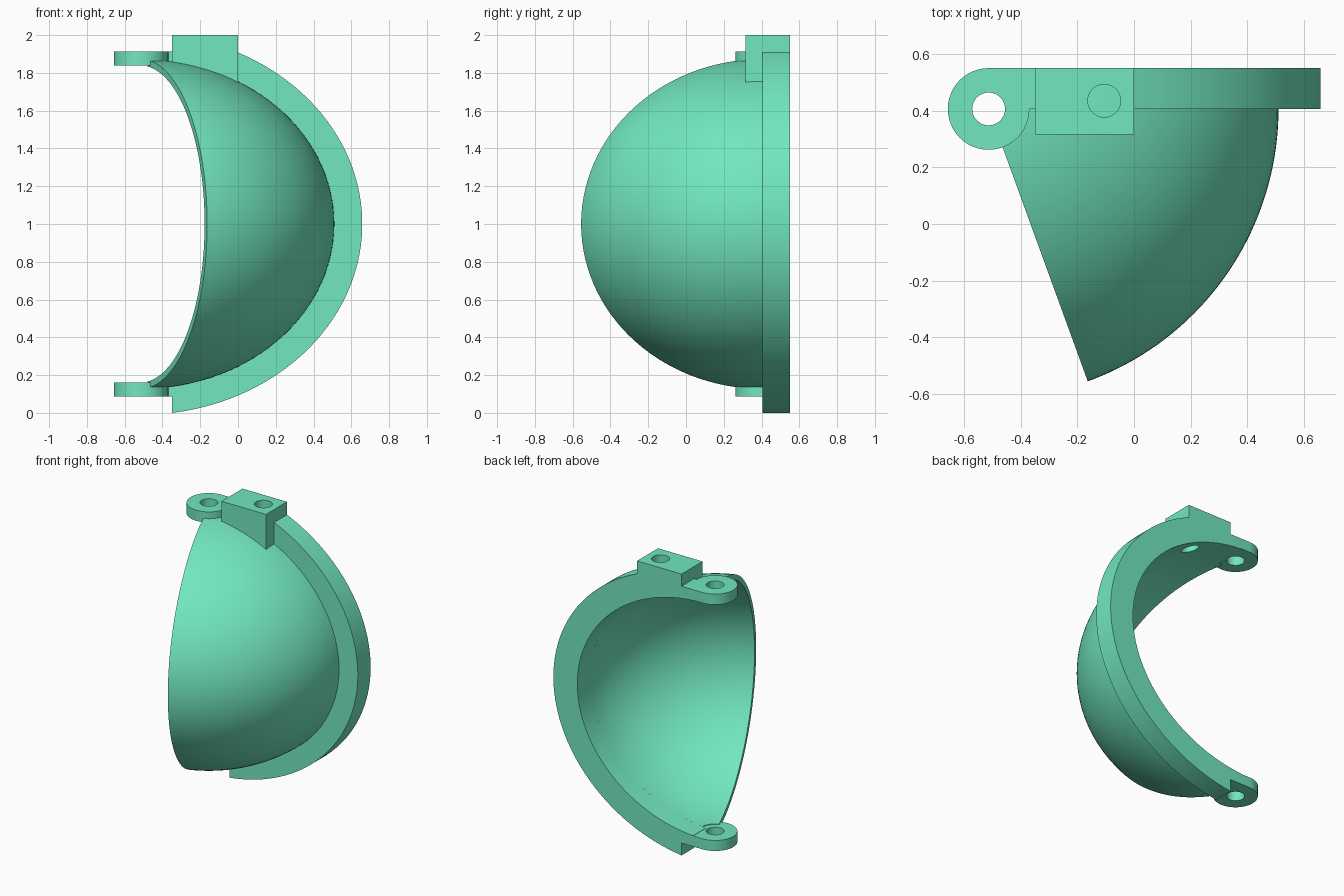
import bpy, bmesh
from math import sin, cos, pi, radians, sqrt, acos

if "Cube" in bpy.data.objects:
    bpy.data.objects.remove(bpy.data.objects["Cube"])

PX, PY, PZ = -0.513, 0.406, 1.0          # pivot axis and dome centre
OUT, INN, RIM = (1.023, 0.873), (0.983, 0.838), (1.171, 1.01)   # ellipse semi-axes

green = bpy.data.materials.new("green")
green.diffuse_color = (0.167, 0.8, 0.516, 1)
green.use_nodes = True
green.node_tree.nodes["Principled BSDF"].inputs["Base Color"].default_value = green.diffuse_color


def arc(ax, x0, x1, top_first=True, n=56):
    """Ellipse points in (x, z), from the top at x0 round to the bottom at x1."""
    a0 = acos((x0 - PX) / ax[0])
    a1 = -acos((x1 - PX) / ax[0])
    pts = [(PX + ax[0] * cos(a0 + (a1 - a0) * i / n),
            PZ + ax[1] * sin(a0 + (a1 - a0) * i / n)) for i in range(n + 1)]
    return pts if top_first else pts[::-1]


def loft(name, rings):
    """Closed solid through a series of matching outlines."""
    bm = bmesh.new()
    vs = [[bm.verts.new(p) for p in ring] for ring in rings]
    n = len(vs[0])
    for a, b in zip(vs, vs[1:]):
        for i in range(n):
            j = (i + 1) % n
            bm.faces.new((a[i], a[j], b[j], b[i]))
    bm.faces.new(vs[0][::-1])
    bm.faces.new(vs[-1])
    bmesh.ops.recalc_face_normals(bm, faces=bm.faces[:])
    me = bpy.data.meshes.new(name)
    bm.to_mesh(me)
    bm.free()
    me.materials.append(green)
    ob = bpy.data.objects.new(name, me)
    bpy.context.collection.objects.link(ob)
    return ob


def prism_y(name, pts, y0, y1):
    return loft(name, [[(x, y, z) for x, z in pts] for y in (y0, y1)])


def drill(name, x, y, z0, z1, r=0.058, n=32):
    ob = loft(name, [[(x + r * cos(2 * pi * i / n), y + r * sin(2 * pi * i / n), z)
                      for i in range(n)] for z in (z0, z1)])
    ob.hide_render = True
    return ob


def cut(ob, cutter):
    bpy.context.view_layer.objects.active = ob
    m = ob.modifiers.new("hole", 'BOOLEAN')
    m.operation, m.solver, m.object = 'DIFFERENCE', 'EXACT', cutter
    bpy.ops.object.modifier_apply(modifier=m.name)


# Dome shell: crescent section swept 70 degrees about the pivot axis
section = arc(OUT, PX + 0.1, PX + 0.1) + arc(INN, PX + 0.1, PX + 0.1, False)
dome = loft("dome_shell", [[(PX + (x - PX) * cos(a), PY + (x - PX) * sin(a), z)
                            for x, z in section]
                           for a in (radians(-70 + 70 * i / 36) for i in range(37))])

# Rear rim flange: block outline on top, short arms running into the pivot tabs
flange = prism_y("rim_flange",
                 [(-0.44, 1.87), (-0.35, 1.87), (-0.35, 2), (0, 2)] + arc(RIM, 0, -0.35)
                 + [(-0.35, 0.13), (-0.44, 0.13)] + arc(INN, -0.44, -0.44, False),
                 PY, 0.55)

# Front half of the mounting block, seated on the dome
seat = [(-0.35 * i / 12, PZ + 0.855 * sqrt(1 - ((-0.35 * i / 12 - PX) / 1.003) ** 2))
        for i in range(13)]
block = prism_y("mounting_block", [(-0.35, 2), (0, 2)] + seat, 0.315, PY)

# Screw hole through the block, flange and shell
screw = drill("screw_cutter", -0.105, 0.435, 1.5, 2.2)
for part in (dome, flange, block):
    cut(part, screw)

# Pivot tabs above and below
pivot = drill("pivot_cutter", PX, PY, -0.2, 2.2)
R = 0.144
outline = [(PX + R * cos(pi / 2 + 1.5 * pi * i / 36), PY + R * sin(pi / 2 + 1.5 * pi * i / 36))
           for i in range(37)] + [(-0.35, PY), (-0.35, 0.55)]
parts = [dome, flange, block]
for name, z in (("upper_pivot_tab", 1.838), ("lower_pivot_tab", 0.087)):
    tab = loft(name, [[(x, y, h) for x, y in outline] for h in (z, z + 0.075)])
    cut(tab, pivot)
    parts.append(tab)

# Remove cutters and shade
for c in (screw, pivot):
    bpy.data.objects.remove(c)
for p in parts:
    bpy.ops.object.select_all(action='DESELECT')
    p.select_set(True)
    bpy.context.view_layer.objects.active = p
    bpy.ops.object.shade_smooth_by_angle(angle=radians(30))
